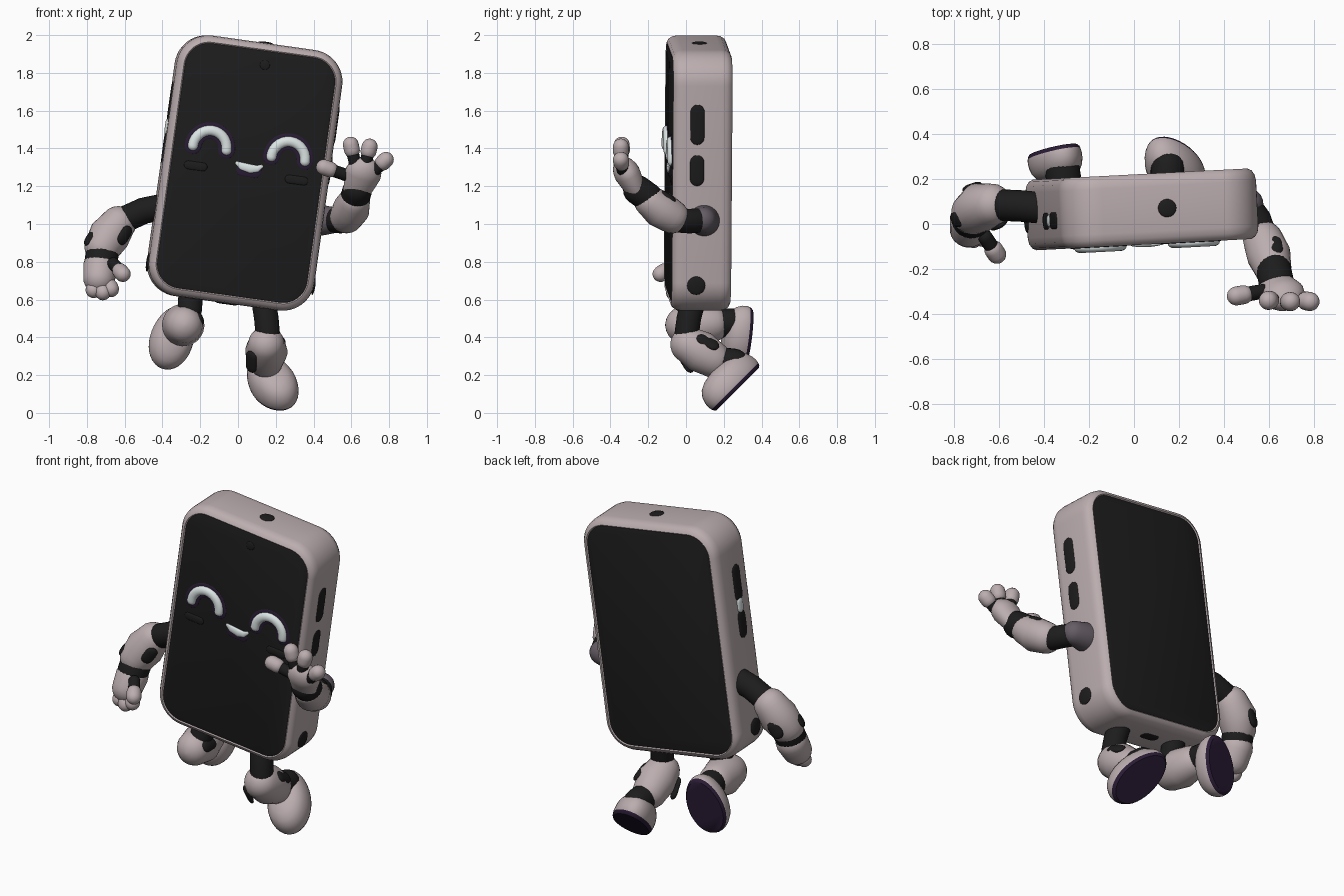
import bpy, bmesh, math
from mathutils import Vector as V, Matrix

if "Cube" in bpy.data.objects:
    bpy.data.objects.remove(bpy.data.objects["Cube"])


def material(name, rgb):
    m = bpy.data.materials.new(name)
    m.diffuse_color = (*rgb, 1)
    m.use_nodes = True
    m.node_tree.nodes["Principled BSDF"].inputs["Base Color"].default_value = m.diffuse_color
    return m


SHELL = material("pinkish grey shell", (0.50, 0.42, 0.43))
BLACK = material("black", (0.012, 0.012, 0.012))
PURPLE = material("dark purple", (0.022, 0.011, 0.035))
WHITE = material("pale white", (0.72, 0.78, 0.78))
SOCKET = material("mauve grey", (0.13, 0.11, 0.13))


def loft(name, rings, bands):
    """Skin a list of rings; bands gives one material per gap between rings."""
    bm = bmesh.new()
    mats = list(dict.fromkeys(bands))
    vs = [[bm.verts.new(p) for p in r] for r in rings]
    n = len(rings[0])
    for a, b, m in zip(vs, vs[1:], bands):
        for i in range(n):
            f = bm.faces.new((a[i], a[(i + 1) % n], b[(i + 1) % n], b[i]))
            f.material_index = mats.index(m)
    bm.faces.new(vs[0]).material_index = mats.index(bands[0])
    bm.faces.new(vs[-1]).material_index = mats.index(bands[-1])
    bmesh.ops.recalc_face_normals(bm, faces=bm.faces)
    me = bpy.data.meshes.new(name)
    bm.to_mesh(me)
    bm.free()
    for m in mats:
        me.materials.append(m)
    ob = bpy.data.objects.new(name, me)
    bpy.context.collection.objects.link(ob)
    bpy.ops.object.select_all(action='DESELECT')
    ob.select_set(True)
    bpy.context.view_layer.objects.active = ob
    bpy.ops.object.shade_smooth_by_angle(angle=math.radians(40))
    return ob


def tube(name, pts, radii, mat, ref=(0.31, 0.87, 0.38), flat=1.0, n=24):
    """Round-ended sweep; flat squashes it along ref."""
    pts = [V(p) for p in pts]
    if not isinstance(radii, (list, tuple)):
        radii = [radii] * len(pts)
    last = len(pts) - 1
    tan = [(pts[min(i + 1, last)] - pts[max(i - 1, 0)]).normalized() for i in range(last + 1)]
    caps = [math.radians(a) for a in (86, 70, 53, 36, 18)]
    steps = [(pts[0] - tan[0] * radii[0] * math.sin(a), radii[0] * math.cos(a), tan[0]) for a in caps]
    steps += list(zip(pts, radii, tan))
    steps += [(pts[-1] + tan[-1] * radii[-1] * math.sin(a), radii[-1] * math.cos(a), tan[-1])
              for a in reversed(caps)]
    rings = []
    for c, r, t in steps:
        s = t.cross(V(ref)).normalized()
        u = s.cross(t) * flat
        rings.append([c + r * (s * math.cos(k) + u * math.sin(k))
                      for k in (2 * math.pi * i / n for i in range(n))])
    return loft(name, rings, [mat] * (len(rings) - 1))


# --- Body: tilted rounded slab with a screen on both faces
BODY = Matrix.Translation((0.035, 0.065, 1.27)) @ Matrix.Rotation(math.radians(3), 4, 'Z') \
    @ Matrix.Rotation(math.radians(8), 4, 'Y')
W, H, R = 0.443, 0.696, 0.17


def outline(inset, y):
    r, pts = R - inset, []
    for q, (sx, sz) in enumerate(((1, 1), (-1, 1), (-1, -1), (1, -1))):
        for k in range(13):
            a = math.radians(90 * q + 7.5 * k)
            pts.append(BODY @ V((sx * (W - R) + r * math.cos(a), y, sz * (H - R) + r * math.sin(a))))
    return pts


half = [(0.05, 0.155), (0.042, 0.152), (0.036, 0.157), (0.018, 0.148), (0.005, 0.128), (0, 0.1)]
section = [(i, -y) for i, y in half] + [(0, 0)] + [(i, y) for i, y in reversed(half)]
loft("body_with_screens", [outline(i, y) for i, y in section],
     [BLACK] + [SHELL] * (len(section) - 3) + [BLACK])


def on_body(name, pts, radii, mat, ref, flat):
    return tube(name, [BODY @ V(p) for p in pts], radii, mat, BODY.to_3x3() @ V(ref), flat)


# --- Side buttons and ports
for s, side in ((1, "right"), (-1, "left")):
    for label, lo, hi, r in (("long", 0.25, 0.39, 0.037), ("short", 0.03, 0.12, 0.037),
                             ("round", -0.541, -0.539, 0.048)):
        on_body(f"{side}_{label}_button", [(s * W, -0.03, lo), (s * W, -0.03, hi)], r, BLACK, (1, 0, 0), 0.2)
on_body("left_light", [(-W, -0.03, 0.17), (-W, -0.03, 0.205)], 0.028, WHITE, (1, 0, 0), 0.4)
on_body("top_port", [(0.015, 0, H), (0.017, 0, H)], 0.04, BLACK, (0, 0, 1), 0.2)
on_body("bottom_port", [(-0.03, 0, -H), (0.03, 0, -H)], 0.03, BLACK, (0, 0, 1), 0.2)
on_body("camera_dot", [(0.018, -0.155, 0.58), (0.02, -0.155, 0.58)], 0.025, BLACK, (0, 1, 0), 0.2)

# --- Face: arched eyes with halos, smile, faint cheeks
for s, side in ((1, "right"), (-1, "left")):
    arc = [(s * 0.21 + 0.09 * math.cos(a), 0.105 + 0.092 * math.sin(a))
           for a in (math.radians(180 * k / 14) for k in range(15))]
    on_body(f"{side}_eye", [(x, -0.158, z) for x, z in arc], 0.027, WHITE, (0, 1, 0), 0.8)
    on_body(f"{side}_eye_halo", [(x, -0.154, z) for x, z in arc], 0.045, PURPLE, (0, 1, 0), 0.12)
    on_body(f"{side}_cheek", [(s * 0.27 - 0.04, -0.155, 0.0), (s * 0.27 + 0.04, -0.155, 0.0)],
            0.022, BLACK, (0, 1, 0), 0.3)
on_body("mouth", [(-0.055, -0.157, 0.045), (-0.03, -0.157, 0.033), (0.02, -0.157, 0.025),
                  (0.055, -0.157, 0.03), (0.075, -0.157, 0.045)],
        [0.01, 0.02, 0.024, 0.018, 0.01], WHITE, (0, 1, 0), 0.5)
on_body("mouth_shadow", [(-0.02, -0.154, 0.015), (0.045, -0.154, 0.015)], 0.035, PURPLE, (0, 1, 0), 0.15)


def spot(name, p, axis, normal, length=0.025, r=0.035):
    p, axis = V(p), V(axis).normalized() * length
    tube(name, [p - axis, p + axis], r, BLACK, normal, 0.45)


def finger(name, base, tip, r=0.042):
    base, tip = V(base), V(tip)
    tube(name + "_joint", [base, tip], r * 0.78, BLACK)
    tube(name + "_tip", [base.lerp(tip, 0.72), tip], r, SHELL)


# --- Raised right arm
tube("right_arm_socket", [(0.43, 0.095, 1.02), (0.505, 0.09, 1.02)], [0.085, 0.07], SOCKET)
tube("right_upper_arm", [(0.50, 0.08, 1.02), (0.545, 0.02, 1.015), (0.57, -0.05, 1.02)], 0.065, BLACK)
tube("right_forearm", [(0.575, -0.075, 1.04), (0.60, -0.14, 1.08), (0.615, -0.19, 1.12)],
     [0.09, 0.098, 0.085], SHELL)
spot("right_forearm_spot", (0.625, -0.095, 1.145), (0.1, -0.6, 0.4), (0.1, 0.5, 0.85), 0.015)
tube("right_wrist", [(0.62, -0.20, 1.14), (0.632, -0.255, 1.18)], 0.078, BLACK)
tube("right_palm", [(0.635, -0.27, 1.19), (0.662, -0.31, 1.265)], [0.078, 0.097], SHELL, (0.05, -0.85, -0.45), 0.72)
for name, b, t in (("index", (0.62, -0.335, 1.32), (0.597, -0.34, 1.42)),
                   ("middle", (0.675, -0.345, 1.32), (0.697, -0.345, 1.41)),
                   ("little", (0.725, -0.335, 1.285), (0.783, -0.345, 1.34)),
                   ("thumb", (0.57, -0.30, 1.26), (0.455, -0.32, 1.30))):
    finger("right_" + name, b, t)

# --- Lowered left arm
tube("left_upper_arm", [(-0.40, 0.07, 1.09), (-0.50, 0.08, 1.07), (-0.61, 0.085, 1.02)], 0.07, BLACK)
tube("left_forearm", [(-0.635, 0.085, 1.00), (-0.68, 0.075, 0.94), (-0.715, 0.05, 0.88)],
     [0.095, 0.11, 0.098], SHELL)
spot("left_forearm_inner_spot", (-0.60, 0.0, 0.94), (-0.3, -0.1, -0.5), (0.6, -0.7, -0.2), 0.02)
spot("left_forearm_outer_spot", (-0.785, 0.02, 0.925), (-0.3, -0.1, -0.5), (-0.85, -0.4, 0.35), 0.01)
spot("left_forearm_back_spot", (-0.72, 0.165, 0.90), (-0.3, -0.1, -0.5), (-0.3, 0.95, 0.1), 0.02)
tube("left_wrist", [(-0.715, 0.05, 0.87), (-0.725, 0.02, 0.80)], 0.088, BLACK)
tube("left_palm", [(-0.728, 0.015, 0.775), (-0.735, -0.02, 0.715)], [0.092, 0.085], SHELL)
for name, b, t in (("index", (-0.69, -0.03, 0.70), (-0.672, -0.06, 0.655)),
                   ("middle", (-0.73, -0.04, 0.68), (-0.715, -0.065, 0.638)),
                   ("little", (-0.76, -0.02, 0.68), (-0.765, -0.05, 0.65)),
                   ("thumb", (-0.66, -0.06, 0.79), (-0.61, -0.135, 0.735))):
    finger("left_" + name, b, t)


# --- Feet: domed shoe on a purple sole
def foot(name, sole, toe, normal, length, width, height):
    d, c = V(toe).normalized(), V(sole)
    up = -(V(normal) - d * V(normal).dot(d)).normalized()
    s = up.cross(d)
    prof = [(0.90, 0), (0.95, 0.05), (0.98, 0.13), (1, 0.25), (0.99, 0.42), (0.93, 0.62),
            (0.80, 0.8), (0.58, 0.93), (0.30, 0.99), (0.04, 1)]
    rings = []
    for k, z in prof:
        rings.append([c + up * z * height + d * k * length * math.cos(a)
                      + s * k * width * math.sin(a) * (1 + 0.08 * math.cos(a))
                      for a in (2 * math.pi * i / 36 for i in range(36))])
    loft(name, rings, [PURPLE, PURPLE] + [SHELL] * (len(prof) - 3))


# --- Right leg
tube("right_thigh", [(0.135, 0.04, 0.60), (0.15, 0.015, 0.50), (0.16, 0.0, 0.39)], 0.065, BLACK)
tube("right_shin", [(0.15, 0.015, 0.36), (0.15, 0.075, 0.325), (0.145, 0.14, 0.285)],
     [0.098, 0.112, 0.098], SHELL)
spot("right_shin_outer_spot", (0.225, 0.115, 0.375), (0, 0.8, -0.4), (0.7, 0.3, 0.65), 0.03)
spot("right_shin_front_spot", (0.07, 0.0, 0.27), (0, 0.5, -0.8), (-0.6, -0.65, -0.35), 0.03)
tube("right_ankle", [(0.145, 0.16, 0.275), (0.15, 0.255, 0.265)], 0.075, BLACK)
foot("right_foot", (0.18, 0.275, 0.127), (0.17, -0.24, -0.24), (0, 0.7, -0.7), 0.19, 0.12, 0.16)

# --- Left leg
tube("left_thigh", [(-0.25, 0.045, 0.64), (-0.255, 0.02, 0.55), (-0.27, 0.0, 0.49)], 0.065, BLACK)
tube("left_shin", [(-0.285, -0.01, 0.465), (-0.29, 0.06, 0.465), (-0.30, 0.13, 0.47)],
     [0.10, 0.113, 0.098], SHELL)
spot("left_shin_spot", (-0.20, 0.01, 0.50), (0, 0.8, 0), (0.85, -0.3, 0.4), 0.025)
tube("left_ankle", [(-0.305, 0.15, 0.475), (-0.32, 0.25, 0.475)], 0.078, BLACK)
foot("left_foot", (-0.355, 0.33, 0.395), (-0.10, -0.05, -0.31), (-0.2, 0.95, -0.17), 0.175, 0.115, 0.14)
